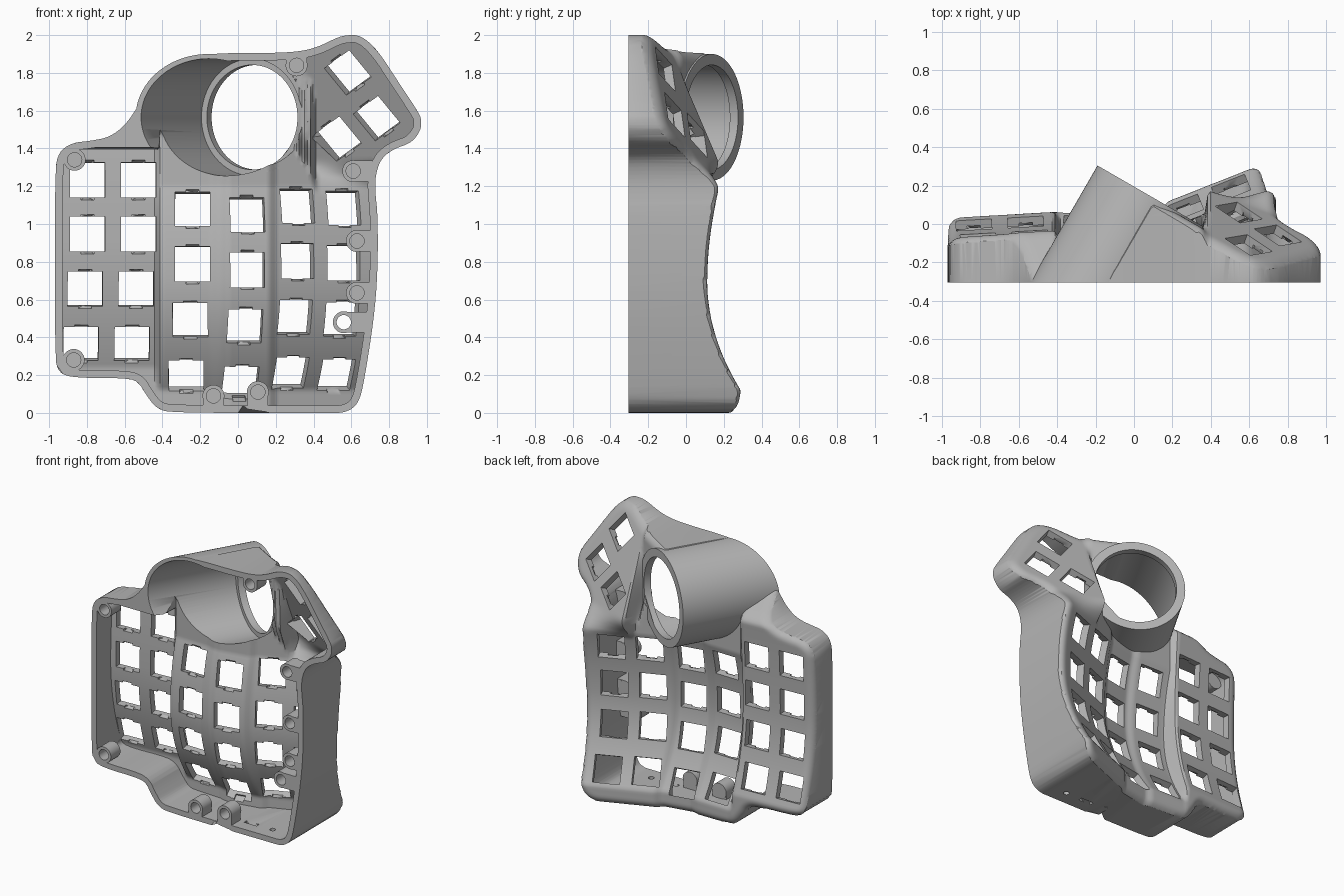
import bpy, bmesh, math
from mathutils import Vector, Matrix
from mathutils.kdtree import KDTree

default = bpy.data.objects.get("Cube")
if default:
    bpy.data.objects.remove(default, do_unlink=True)

FRONT, WALL, PLATE, ROUND = -.305, .04, .05, .06
RIM = Vector((.1, .137, 1.565))            # centre of the ball socket rim
AXIS = Vector((.5, .866, 0)).normalized()  # direction the socket points

# Outer outline of the case in x, z
corners = [(-.97, 1.28), (-.95, 1.38), (-.88, 1.43), (-.78, 1.44), (-.68, 1.46), (-.6, 1.52),
           (-.53, 1.62), (-.49, 1.7), (-.42, 1.78), (-.32, 1.85), (-.2, 1.89), (-.1, 1.905),
           (.2, 1.905), (.34, 1.915), (.43, 1.94), (.52, 1.985), (.57, 2), (.65, 2), (.74, 1.92),
           (.85, 1.75), (.95, 1.6), (.97, 1.56), (.97, 1.5), (.92, 1.43), (.83, 1.4), (.76, 1.35),
           (.73, 1.27), (.725, 1.18), (.74, 1.05), (.74, .75), (.72, .5), (.67, .18), (.64, .05),
           (.57, 0), (.47, 0), (-.34, 0), (-.43, .02), (-.49, .1), (-.53, .17), (-.61, .185),
           (-.86, .185), (-.95, .21), (-.97, .3)]


def soften(points):
    """Cut every corner of a closed outline."""
    result = []
    for a, b in zip(points, points[1:] + points[:1]):
        result += [a.lerp(b, .25), a.lerp(b, .75)]
    return result


def inset(points, d):
    """Move a clockwise outline inwards."""
    result = []
    for i, p in enumerate(points):
        t = (points[(i + 1) % len(points)] - points[i - 1]).normalized()
        result.append(p + Vector((t.y, -t.x)) * d)
    return result


outline = soften(soften([Vector(c) for c in corners]))

# Dense samples of the outline with inward normals, for edge distances
samples = []
for a, b in zip(outline, outline[1:] + outline[:1]):
    t = (b - a).normalized()
    count = max(1, int((b - a).length / .006))
    samples += [(a.lerp(b, i / count), Vector((t.y, -t.x))) for i in range(count)]
tree = KDTree(len(samples))
for i, (p, normal) in enumerate(samples):
    tree.insert((p.x, p.y, 0), i)
tree.balance()


def edge_distance(p):
    """Distance to the outline, negative outside it."""
    co, i, d = tree.find((p.x, p.y, 0))
    return d if (p - samples[i][0]).dot(samples[i][1]) > 0 else -d


def step(v, lo, hi):
    t = min(1, max(0, (v - lo) / (hi - lo)))
    return t * t * (3 - 2 * t)


def mix(a, b, t):
    return a + (b - a) * t


def piecewise(v, knots):
    for (a, ya), (b, yb) in zip(knots, knots[1:]):
        if v <= b:
            return mix(ya, yb, max(0, (v - a) / (b - a)))
    return knots[-1][1]


across = [(-.38, -.15), (-.12, -.155), (-.07, -.17), (.14, -.13), (.18, -.09), (.75, .135)]


def thumb_plane(x, z):
    return .885 - .354 * x - .43 * z


def surface(x, z):
    """Depth of the back of the case: finger wells, socket shoulder and thumb plate."""
    zl, zr = max(z, .24), min(max(z, .12), 1.2)
    outer = -.09 + .055 * (x + .97) + (.28 if zl < .9 else .08) * (zl - .9) ** 2
    inner = piecewise(x, across) + (.58 if zr < .72 else .3) * (zr - .72) ** 2
    fingers = mix(outer, inner, step(x, -.42, -.38))
    shoulder = max(-.28, min(.125 - .577 * (x - .1), FRONT + 1.73 * (x + .154)))
    upper = mix(shoulder, thumb_plane(x, z), step(x, .35, .39))
    low = mix(1.46, 1.15, step(x, .28, .4))
    return mix(fingers, upper, step(z, low, low + .2))


def rounded_surface(x, z):
    d = edge_distance(Vector((x, z)))
    gap = ROUND - min(max(d + .006, .004), ROUND)
    return surface(x, z) - ROUND + math.sqrt(ROUND ** 2 - gap ** 2) + min(d, 0)


def hollow(x, z):
    """Depth of the inside, kept solid beside the socket."""
    if z > 1.4 and x < -.42:
        return FRONT - .05
    return min(surface(x + s, z) for s in (-.025, 0, .025)) - PLATE


def to_object(name, bm):
    bmesh.ops.recalc_face_normals(bm, faces=bm.faces[:])
    mesh = bpy.data.meshes.new(name)
    bm.to_mesh(mesh)
    bm.free()
    obj = bpy.data.objects.new(name, mesh)
    bpy.context.scene.collection.objects.link(obj)
    return obj


def closed(name, back, faces, front_y):
    """Close a sheet of back faces with a flat front and side walls."""
    bm = bmesh.new()
    top = [bm.verts.new(p) for p in back]
    bottom = [bm.verts.new((p[0], front_y, p[2])) for p in back]
    directed = {(f[i - 1], f[i]) for f in faces for i in range(len(f))}
    for f in faces:
        bm.faces.new([top[i] for i in f])
        bm.faces.new([bottom[i] for i in reversed(f)])
    for a, b in directed:
        if (b, a) not in directed:
            bm.faces.new((top[b], top[a], bottom[a], bottom[b]))
    bmesh.ops.triangulate(bm, faces=bm.faces[:])
    return to_object(name, bm)


def prism(name, points):
    return closed(name, [(p.x, 1, p.y) for p in points], [tuple(range(len(points)))], -.5)


def height_block(name, depth):
    n = 140
    w = n + 1
    spots = [(-1.03 + 2.06 * i / n, -.04 + 2.09 * j / n) for i in range(w) for j in range(w)]
    faces = [(i * w + j, i * w + j + 1, i * w + w + j + 1, i * w + w + j)
             for i in range(n) for j in range(n)]
    return closed(name, [(x, depth(x, z), z) for x, z in spots], faces, -.6)


def boxes(name, size, matrices):
    bm = bmesh.new()
    for m in matrices:
        bmesh.ops.create_cube(bm, size=1, matrix=m @ Matrix.Diagonal((*size, 1)))
    return to_object(name, bm)


def cylinder(name, radius, start, end, segments=48):
    start, end = Vector(start), Vector(end)
    m = Matrix.Translation((start + end) / 2) @ (end - start).to_track_quat('Z', 'Y').to_matrix().to_4x4()
    bm = bmesh.new()
    bmesh.ops.create_cone(bm, cap_ends=True, segments=segments, radius1=radius, radius2=radius,
                          depth=(end - start).length, matrix=m)
    return to_object(name, bm)


def combine(target, tool, operation):
    """Apply a boolean and discard the tool."""
    before = len(target.data.vertices)
    for solver in ('MANIFOLD', 'EXACT'):
        mod = target.modifiers.new("cut", 'BOOLEAN')
        mod.operation, mod.solver, mod.object = operation, solver, tool
        bpy.context.view_layer.update()
        graph = bpy.context.evaluated_depsgraph_get()
        mesh = bpy.data.meshes.new_from_object(target.evaluated_get(graph))
        target.modifiers.remove(mod)
        if len(mesh.vertices) not in (0, before):
            target.data = mesh
            break
    bpy.data.objects.remove(tool, do_unlink=True)


# Case body, ball socket and hollow inside
case = prism("keyboard_case", outline)
combine(case, height_block("back_shape", rounded_surface), 'INTERSECT')
cavity = prism("cavity", inset(outline, WALL))
combine(cavity, height_block("cavity_shape", hollow), 'INTERSECT')
combine(case, cylinder("socket", .335, RIM - AXIS * .9, RIM, 96), 'UNION')
combine(case, cavity, 'DIFFERENCE')
combine(case, cylinder("bore", .31, RIM - AXIS * 1.2, RIM - AXIS * .05, 96), 'DIFFERENCE')
combine(case, cylinder("opening", .277, RIM - AXIS * .2, RIM + AXIS * .05, 96), 'DIFFERENCE')


# Key openings follow the slope of the surface
def key_frame(depth, x, z, turn=0):
    e = .05
    hx = (depth(x + e, z) - depth(x - e, z)) / (2 * e)
    hz = (depth(x, z + e) - depth(x, z - e)) / (2 * e)
    n = Vector((-hx, 1, -hz)).normalized()
    u = Vector((1, hx, 0)).normalized()
    v = u.cross(n)
    c, s = math.cos(turn), math.sin(turn)
    m = Matrix((u * c + v * s, n, v * c - u * s)).transposed().to_4x4()
    m.translation = Vector((x, depth(x, z), z)) - n * PLATE / 2
    return m


columns = [(-.8, 1.23), (-.53, 1.23), (-.24, 1.07), (.04, 1.04), (.295, 1.085), (.54, 1.075)]
keys = [key_frame(surface, x - .012 * max(0, row - 1) ** 1.5, top - .284 * row)
        for x, top in columns for row in range(4)]
keys += [key_frame(thumb_plane, x, z, math.radians(34))
         for x, z in [(.597, 1.82), (.75, 1.578), (.545, 1.47)]]
combine(case, boxes("key_holes", (.185, .15, .185), keys), 'DIFFERENCE')
notches = [m @ Matrix.Translation((0, -.03, 0)) for m in keys]
combine(case, boxes("clip_notches", (.07, .05, .21), notches), 'DIFFERENCE')

# Screw bosses: x, z, direction of the web to the wall, web length
bosses = [(-.865, 1.34, 135, .05), (-.87, .28, 225, .05), (-.13, .09, 270, .07),
          (.105, .11, 270, .09), (.56, .48, 0, .13), (.63, .635, 0, .08),
          (.63, .91, 0, .09), (.61, 1.28, 0, .1), (.31, 1.84, 90, .05)]
for x, z, angle, length in bosses:
    web = Matrix.Translation((x, -.3, z)) @ Matrix.Rotation(-math.radians(angle), 4, 'Y')
    web = web @ Matrix.Translation((length / 2, 0, 0))
    combine(case, boxes("web", (length, .2, .11), [web]), 'UNION')
    combine(case, cylinder("boss", .058, (x, -.4, z), (x, -.195, z), 32), 'UNION')
for x, z, angle, length in bosses:
    depth = -.1 if length > .12 else -.215
    combine(case, cylinder("screw_hole", .038, (x, -.45, z), (x, depth, z), 24), 'DIFFERENCE')

# Ports in the bottom wall and the flat open front
combine(case, boxes("slot", (.1, .03, .1), [Matrix.Translation((.25, -.2, .01))]), 'DIFFERENCE')
combine(case, cylinder("round_port", .02, (.42, -.2, -.05), (.42, -.2, .06), 24), 'DIFFERENCE')
combine(case, boxes("front_trim", (4, 2, 6), [Matrix.Translation((0, FRONT - 1, 0))]), 'DIFFERENCE')

# Single grey plastic
grey = bpy.data.materials.new("grey_plastic")
grey.use_nodes = True
colour = (.46, .46, .46, 1)
grey.diffuse_color = colour
grey.node_tree.nodes["Principled BSDF"].inputs["Base Color"].default_value = colour
case.data.materials.clear()
case.data.materials.append(grey)
case.data.name = "keyboard_case"

bpy.ops.object.select_all(action='DESELECT')
case.select_set(True)
bpy.context.view_layer.objects.active = case
bpy.ops.object.shade_smooth_by_angle(angle=math.radians(32))
